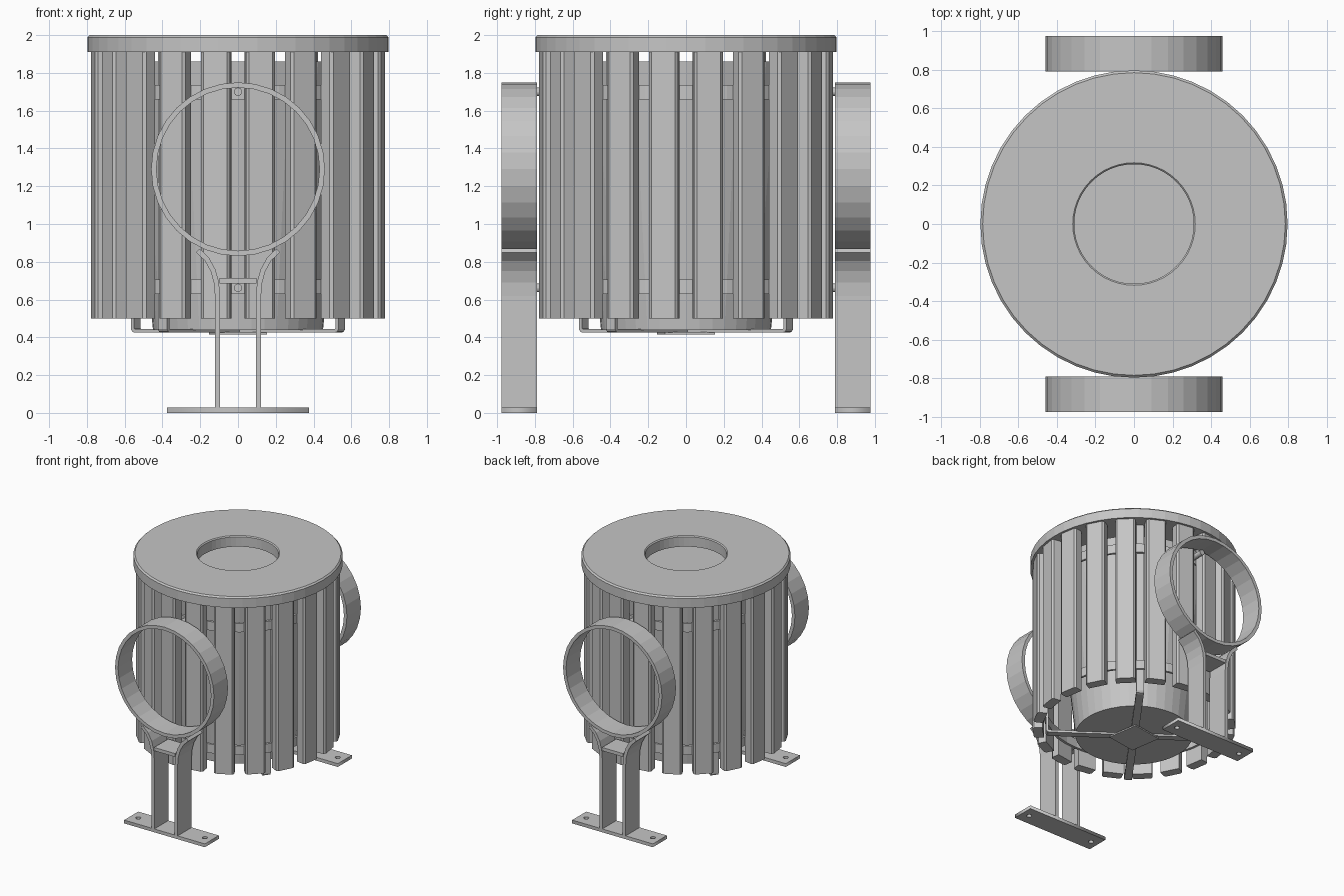
import bpy, bmesh
from math import sin, cos, pi, radians
from mathutils import Matrix, Vector

if "Cube" in bpy.data.objects:
    bpy.data.objects.remove(bpy.data.objects["Cube"], do_unlink=True)

GREY = 0.56
grey = bpy.data.materials.new("plain grey")
grey.use_nodes = True
grey.diffuse_color = (GREY, GREY, GREY, 1)
grey.node_tree.nodes["Principled BSDF"].inputs["Base Color"].default_value = (GREY, GREY, GREY, 1)


def finish(name, bm, matrix=Matrix()):
    bm.transform(matrix)
    bmesh.ops.recalc_face_normals(bm, faces=bm.faces)
    mesh = bpy.data.meshes.new(name)
    bm.to_mesh(mesh)
    bm.free()
    mesh.materials.append(grey)
    obj = bpy.data.objects.new(name, mesh)
    bpy.context.collection.objects.link(obj)
    return obj


def lathe(name, profile, sides, matrix=Matrix(), closed=True):
    """Spin an (r, z) profile round z; open profiles get flat end caps."""
    bm = bmesh.new()
    rings = [[bm.verts.new((r * cos(2 * pi * i / sides), r * sin(2 * pi * i / sides), z))
              for i in range(sides)] for r, z in profile]
    for k in range(len(rings) if closed else len(rings) - 1):
        a, b = rings[k], rings[(k + 1) % len(rings)]
        for i in range(sides):
            j = (i + 1) % sides
            bm.faces.new((a[i], a[j], b[j], b[i]))
    if not closed:
        bm.faces.new(rings[0])
        bm.faces.new(rings[-1])
    return finish(name, bm, matrix)


def prism(name, outline, axis, start, end, matrix=Matrix()):
    """Extrude a 2D outline: along z from xy points, or along y from xz points."""
    bm = bmesh.new()
    place = (lambda a, b, t: (a, b, t)) if axis == "z" else (lambda a, b, t: (a, t, b))
    low = [bm.verts.new(place(a, b, start)) for a, b in outline]
    high = [bm.verts.new(place(a, b, end)) for a, b in outline]
    bm.faces.new(low)
    bm.faces.new(high)
    for i in range(len(low)):
        j = (i + 1) % len(low)
        bm.faces.new((low[i], low[j], high[j], high[i]))
    return finish(name, bm, matrix)


def strip(path, thickness):
    """Outline of a bent flat bar whose outer side follows the path."""
    pts = [Vector(p) for p in path]
    inner = []
    for i, p in enumerate(pts):
        d = (pts[min(i + 1, len(pts) - 1)] - pts[max(i - 1, 0)]).normalized()
        inner.append(p + Vector((-d.y, d.x)) * thickness)
    return [tuple(p) for p in pts + inner[::-1]]


def box(x0, x1, z0, z1):
    return [(x0, z0), (x1, z0), (x1, z1), (x0, z1)]


# Lid with a round opening, inner liner and the two hoops
lathe("lid", [(0.31, 1.91), (0.797, 1.91), (0.797, 1.988), (0.785, 2.0),
              (0.318, 2.0), (0.31, 1.992)], 48)
lathe("liner", [(0.45, 0.44), (0.6, 1.86)], 40, closed=False)
for label, z in (("lower", 0.63), ("upper", 1.66)):
    lathe(label + "_hoop", [(0.68, z), (0.70, z), (0.70, z + 0.075), (0.68, z + 0.075)], 40)

# Slats, with chamfered outer edges
W, C, R_IN, R_OUT = 0.077, 0.014, 0.70, 0.777
slat = [(R_IN, -W), (R_OUT - C, -W), (R_OUT, C - W), (R_OUT, W - C), (R_OUT - C, W), (R_IN, W)]
for i in range(20):
    prism("slat", slat, "z", 0.5, 1.91, Matrix.Rotation(radians(9 + 18 * i), 4, "Z"))

# Cradle: four bent straps that carry the liner, and their centre plate
strap = strip([(0, 0.425), (0.655, 0.425), (0.67, 0.43), (0.68, 0.445), (0.68, 1.91)], 0.02)
for i in range(4):
    turn = Matrix.Rotation(radians(54 + 90 * i), 4, "Z")
    prism("cradle_strap", strap, "y", -0.03, 0.03, turn)
prism("cradle_plate", [(0.19 * cos(radians(a)), 0.19 * sin(radians(a)))
                       for a in (54, 144, 234, 324)], "z", 0.415, 0.427)

# Stand at each end
NEAR, FAR = 0.79, 0.976
leg = strip([(0.122, 0.028), (0.122, 0.62), (0.128, 0.69), (0.145, 0.75),
             (0.175, 0.805), (0.222, 0.85)], 0.027)


def base_plate(name, matrix):
    """Flat foot with two bolt holes, filled from 2D outlines."""
    curve = bpy.data.curves.new(name, "CURVE")
    curve.dimensions, curve.fill_mode, curve.extrude = "2D", "BOTH", 0.014
    middle = (NEAR + FAR) / 2
    outlines = [box(-0.375, 0.375, NEAR, FAR)]
    for x in (-0.31, 0.31):
        outlines.append([(x + 0.02 * cos(pi * k / 8), middle + 0.02 * sin(pi * k / 8))
                         for k in range(16)])
    for outline in outlines:
        spline = curve.splines.new("POLY")
        spline.points.add(len(outline) - 1)
        for point, (x, y) in zip(spline.points, outline):
            point.co = (x, y, 0, 1)
        spline.use_cyclic_u = True
    temp = bpy.data.objects.new(name + "_outline", curve)
    bpy.context.collection.objects.link(temp)
    bpy.context.view_layer.update()
    bm = bmesh.new()
    bm.from_mesh(temp.to_mesh())
    temp.to_mesh_clear()
    bpy.data.objects.remove(temp, do_unlink=True)
    bmesh.ops.remove_doubles(bm, verts=bm.verts, dist=0.0001)
    return finish(name, bm, matrix @ Matrix.Translation((0, 0, 0.014)))


for label, turn in (("back", Matrix()), ("front", Matrix.Rotation(pi, 4, "Z"))):
    # Ring standing upright along y
    upright = turn @ Matrix.Translation((0, 0, 1.29)) @ Matrix.Rotation(-pi / 2, 4, "X")
    lathe(label + "_ring", [(0.432, NEAR), (0.46, NEAR), (0.46, FAR), (0.432, FAR)], 32, upright)
    for side in (-1, 1):
        prism(label + "_leg", [(side * x, z) for x, z in leg], "y", NEAR, FAR, turn)
    prism(label + "_crossbar", box(-0.097, 0.097, 0.685, 0.713), "y", NEAR, FAR, turn)
    base_plate(label + "_base_plate", turn)
    # Bolts joining the stand to the hoops
    for z in (0.662, 1.70):
        lie = turn @ Matrix.Translation((0, 0, z)) @ Matrix.Rotation(-pi / 2, 4, "X")
        lathe(label + "_bolt", [(0.022, 0.69), (0.022, 0.815)], 16, lie, closed=False)
